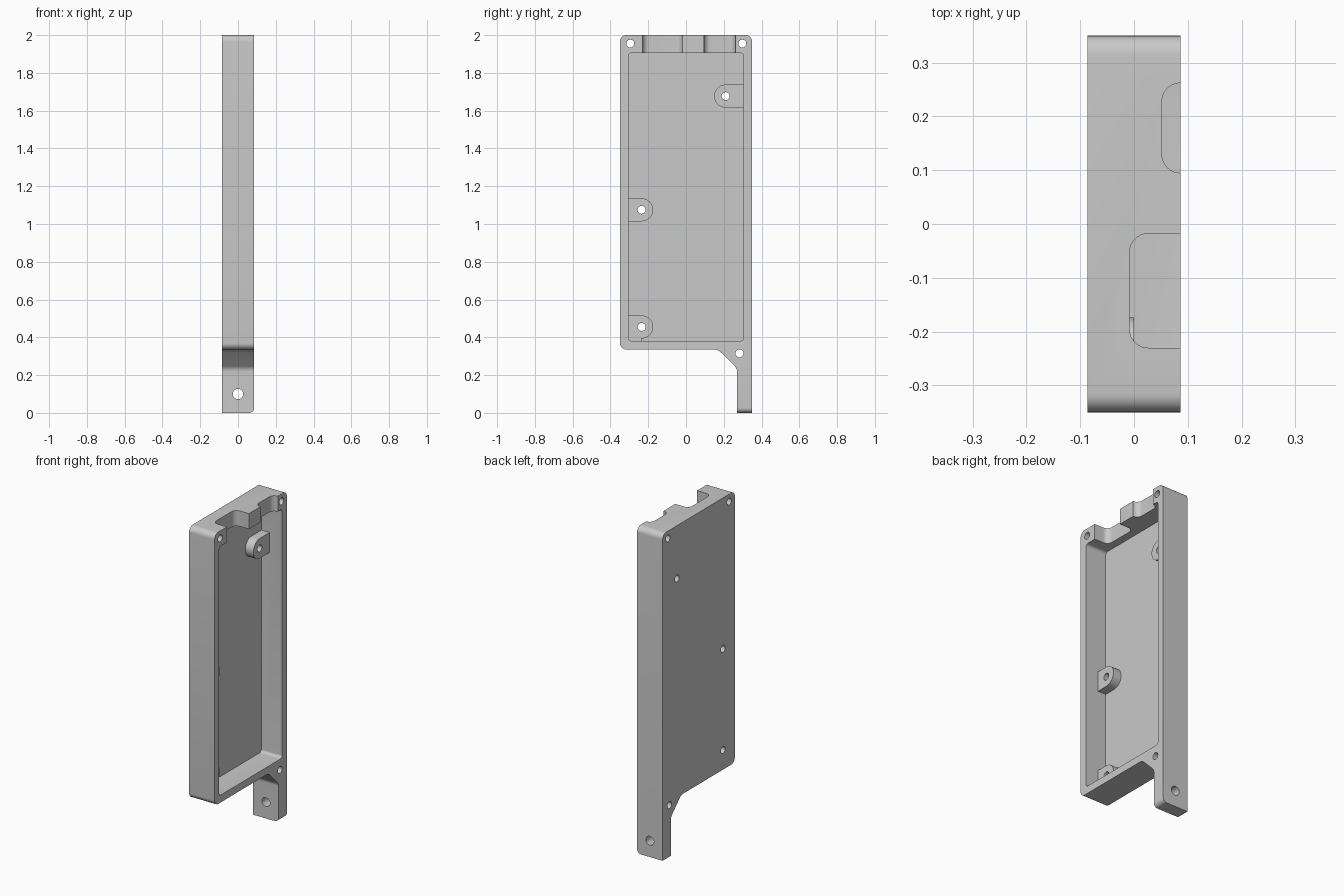
import bpy, bmesh, math
from mathutils import Vector

cube = bpy.data.objects.get("Cube")
if cube:
    bpy.data.objects.remove(cube, do_unlink=True)

grey = bpy.data.materials.new("satin grey")
grey.use_nodes = True
COLOUR = (0.585, 0.585, 0.585, 1)
grey.diffuse_color = COLOUR
grey.node_tree.nodes["Principled BSDF"].inputs["Base Color"].default_value = COLOUR

PLACE = {
    "x": lambda u, v, t: (t, u, v),
    "y": lambda u, v, t: (u, t, v),
    "z": lambda u, v, t: (u, v, t),
}


def rounded(corners, steps=8):
    """Outline from (u, v, radius) corners with tangent arcs."""
    out = []
    for i, (u, v, r) in enumerate(corners):
        p = Vector((u, v, 0))
        if r == 0:
            out.append(p)
            continue
        before, after = corners[i - 1], corners[(i + 1) % len(corners)]
        a = (Vector((before[0], before[1], 0)) - p).normalized()
        b = (Vector((after[0], after[1], 0)) - p).normalized()
        half = a.angle(b) / 2
        centre = p + (a + b).normalized() * (r / math.sin(half))
        start = (p + a * (r / math.tan(half)) - centre).normalized()
        end = (p + b * (r / math.tan(half)) - centre).normalized()
        out += [centre + start.slerp(end, k / steps) * r for k in range(steps + 1)]
    return out


def circle(u, v, r, n=32):
    angles = [math.tau * k / n for k in range(n)]
    return [Vector((u + r * math.cos(a), v + r * math.sin(a), 0)) for a in angles]


def prism(name, outline, axis, low, high):
    """Extrude an outline along an axis."""
    bm = bmesh.new()
    rings = [[bm.verts.new(PLACE[axis](p.x, p.y, t)) for p in outline] for t in (low, high)]
    n = len(outline)
    for ring in rings:
        bm.faces.new(ring)
    for i in range(n):
        j = (i + 1) % n
        bm.faces.new((rings[0][i], rings[0][j], rings[1][j], rings[1][i]))
    bmesh.ops.recalc_face_normals(bm, faces=bm.faces)
    mesh = bpy.data.meshes.new(name)
    bm.to_mesh(mesh)
    bm.free()
    mesh.materials.append(grey)
    obj = bpy.data.objects.new(name, mesh)
    bpy.context.collection.objects.link(obj)
    return obj


def combine(target, tool, operation="DIFFERENCE"):
    """Apply a boolean and discard the tool."""
    tool.hide_render = True
    mod = target.modifiers.new("cut", "BOOLEAN")
    mod.operation, mod.solver, mod.object = operation, "EXACT", tool
    bpy.context.view_layer.objects.active = target
    bpy.ops.object.modifier_apply(modifier=mod.name)
    bpy.data.objects.remove(tool, do_unlink=True)


BACK, FRONT, FLOOR, BOSS_TOP = -0.086, 0.086, -0.055, 0.0

# Case outline with the hanging tab
tray = prism("case_tray", rounded([
    (-0.35, 0.335, 0.035), (0.17, 0.335, 0.05), (0.27, 0.235, 0.04),
    (0.27, -0.1, 0), (0.35, -0.1, 0), (0.35, 2, 0.035), (-0.35, 2, 0.035),
]), "x", BACK, 0.12)

# Trim the open face and round the foot of the tab
combine(tray, prism("foot_trim", rounded([
    (-0.2, 0, 0), (FRONT, 0, 0.027), (FRONT, 2.2, 0), (-0.2, 2.2, 0),
]), "y", -0.5, 0.5), "INTERSECT")

# Open cavity
R = 0.018
combine(tray, prism("cavity", rounded([
    (-0.305, 0.38, R), (0.305, 0.38, R), (0.305, 1.905, R), (-0.305, 1.905, R),
]), "x", FLOOR, 0.2))

# Cable notches in the top wall
for depth, y0, y1 in ((-0.008, -0.23, -0.018), (0.052, 0.095, 0.262)):
    combine(tray, prism("notch", rounded([
        (0.2, y0, 0), (depth, y0, 0.034), (depth, y1, 0.034), (0.2, y1, 0),
    ]), "z", 1.85, 2.1))

# Screw bosses growing from the side walls
BOSSES = ((0.21, 1.677, 1), (-0.235, 1.075, -1), (-0.235, 0.455, -1))
B = 0.061
for y, z, side in BOSSES:
    outline = [Vector((y - side * B * math.sin(a), z + B * math.cos(a), 0))
               for a in (math.pi * k / 16 for k in range(17))]
    bottom = z - B
    if z < 0.5:  # lowest boss runs into the bottom wall
        bottom = 0.36
        outline.append(Vector((y, bottom, 0)))
    outline += [Vector((side * 0.33, bottom, 0)), Vector((side * 0.33, z + B, 0))]
    combine(tray, prism("boss", outline, "x", FLOOR - 0.015, BOSS_TOP), "UNION")

# Through holes for bosses and corners
for y, z in [b[:2] for b in BOSSES] + [(-0.295, 1.955), (0.298, 1.955), (0.283, 0.315)]:
    combine(tray, prism("screw_hole", circle(y, z, 0.021), "x", -0.2, 0.2))

# Cross hole in the tab
combine(tray, prism("tab_hole", circle(0, 0.1, 0.027), "y", 0.2, 0.5))

bpy.ops.object.select_all(action="DESELECT")
tray.select_set(True)
bpy.context.view_layer.objects.active = tray
bpy.ops.object.shade_smooth_by_angle(angle=math.radians(30))
